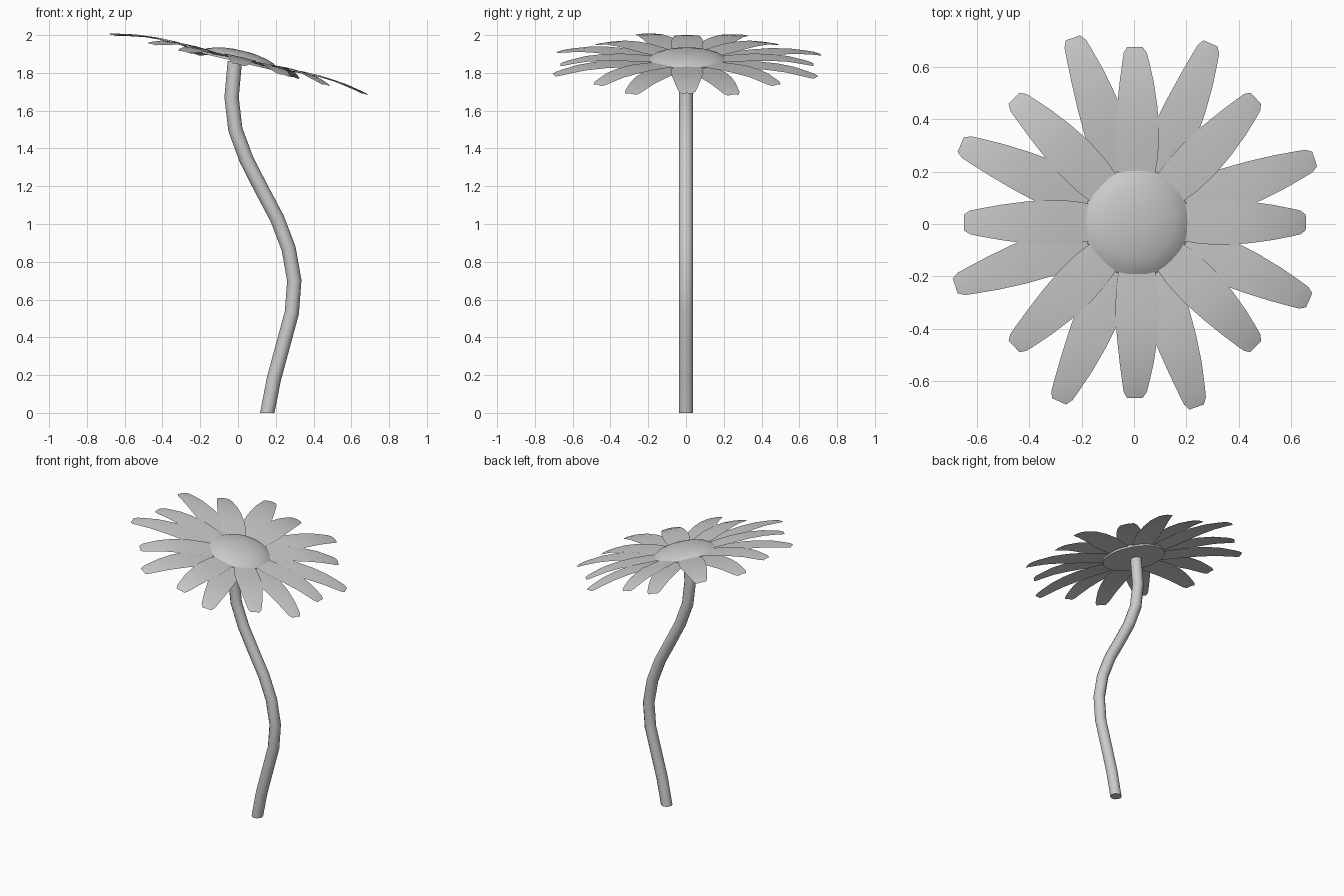
import bpy, bmesh
from math import sin, cos, pi, radians, atan2
from mathutils import Matrix, Vector

if "Cube" in bpy.data.objects:
    bpy.data.objects.remove(bpy.data.objects["Cube"])

HEAD = Matrix.Translation((0.01, 0.006, 1.872)) @ Matrix.Rotation(radians(13.2), 4, 'Y')


def finish(name, bm, solid=True):
    if solid:
        bmesh.ops.recalc_face_normals(bm, faces=bm.faces)
    me = bpy.data.meshes.new(name)
    bm.to_mesh(me)
    bm.free()
    ob = bpy.data.objects.new(name, me)
    bpy.context.collection.objects.link(ob)
    bpy.context.view_layer.objects.active = ob
    bpy.ops.object.select_all(action='DESELECT')
    ob.select_set(True)
    bpy.ops.object.shade_smooth_by_angle(angle=radians(40))
    return ob


def bridge(bm, rings):
    for a, b in zip(rings, rings[1:]):
        n = len(a)
        for i in range(n):
            bm.faces.new((a[i], a[(i + 1) % n], b[(i + 1) % n], b[i]))


# Stem: rings swept along a wavy path in the xz plane
path = [(0.155, 0), (0.19, 0.18), (0.285, 0.53), (0.298, 0.70), (0.268, 0.87), (0.207, 1.03),
        (0.127, 1.18), (0.045, 1.34), (-0.014, 1.50), (-0.034, 1.67), (-0.017, 1.86)]
bm = bmesh.new()
rings = []
for k, (x, z) in enumerate(path):
    p, q = path[max(k - 1, 0)], path[min(k + 1, len(path) - 1)]
    t = atan2(q[0] - p[0], q[1] - p[1]) if k else 0
    rings.append([bm.verts.new((x + 0.038 * cos(a) * cos(t), 0.038 * sin(a),
                                z - 0.038 * cos(a) * sin(t)))
                  for a in (2 * pi * i / 12 for i in range(12))])
bridge(bm, rings)
bm.faces.new(rings[0])
bm.faces.new(rings[-1])
finish("stem", bm)

# Flower centre: shallow dome with a flat underside
bm = bmesh.new()
rings = []
for r, z in [(0.207, -0.016), (0.207, 0.0), (0.18, 0.018), (0.14, 0.032), (0.09, 0.042), (0.04, 0.047)]:
    rings.append([bm.verts.new(HEAD @ Vector((r * cos(a), r * sin(a), z)))
                  for a in (2 * pi * i / 32 for i in range(32))])
bridge(bm, rings)
bm.faces.new(rings[0])
bm.faces.new(rings[-1])
finish("flower_centre", bm)

# Petal outline: fraction along length, half width, height
OUTLINE = [(0, 0.062, 0.0), (0.22, 0.082, 0.006), (0.4, 0.086, 0.011), (0.58, 0.079, 0.010),
           (0.75, 0.067, 0.002), (0.9, 0.052, -0.015), (0.96, 0.045, -0.023), (1, 0.030, -0.030)]


def petal_ring(name, angles, length, drop):
    bm = bmesh.new()
    for ang in angles:
        m = HEAD @ Matrix.Rotation(radians(ang), 4, 'Z')
        rows = []
        for f, w, z in OUTLINE:
            x = 0.13 + (length - 0.13) * f
            rows.append([bm.verts.new(m @ Vector((x, s * w, z - drop * (1 - f) + 0.003 * (1 - abs(s)))))
                         for s in (-1, 0, 1)])
        for a, b in zip(rows, rows[1:]):
            for i in (0, 1):
                bm.faces.new((a[i], b[i], b[i + 1], a[i + 1]))
    finish(name, bm, solid=False)


petal_ring("upper_petals", [45 * k for k in range(8)], 0.67, 0.0)
petal_ring("lower_petals", [a + 90 * k for k in range(4) for a in (19, 66.5)], 0.745, 0.01)
